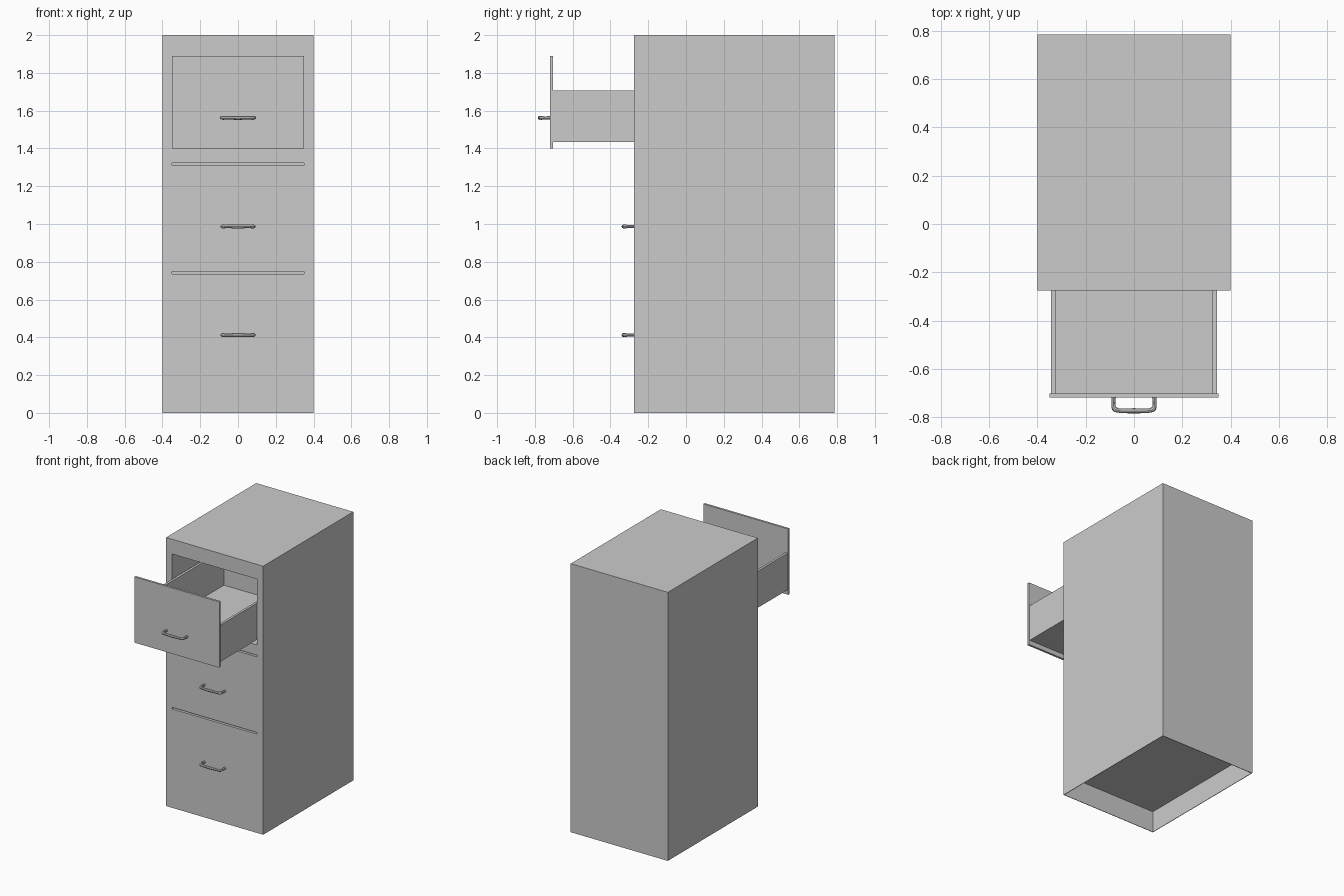
import bpy
from mathutils import Vector

if "Cube" in bpy.data.objects:
    bpy.data.objects.remove(bpy.data.objects["Cube"], do_unlink=True)

grey = bpy.data.materials.new("grey_metal")
grey.use_nodes = True
grey.diffuse_color = (0.6, 0.6, 0.6, 1)
grey.node_tree.nodes["Principled BSDF"].inputs["Base Color"].default_value = (0.6, 0.6, 0.6, 1)


def box(name, low, high):
    """Axis-aligned box between two corners."""
    low, high = Vector(low), Vector(high)
    bpy.ops.mesh.primitive_cube_add(size=1, location=(low + high) / 2)
    ob = bpy.context.object
    ob.name = name
    ob.scale = high - low
    bpy.ops.object.transform_apply(location=False, rotation=False, scale=True)
    ob.data.materials.append(grey)
    return ob


def cut(ob, low, high):
    """Remove a box-shaped space from an object."""
    cutter = box("cutter", low, high)
    cutter.hide_render = True
    mod = ob.modifiers.new("cut", "BOOLEAN")
    mod.operation = "DIFFERENCE"
    mod.solver = "EXACT"
    mod.object = cutter
    bpy.context.view_layer.objects.active = ob
    bpy.ops.object.modifier_apply(modifier=mod.name)
    bpy.data.objects.remove(cutter, do_unlink=True)


def handle(name, y, z):
    """Bow handle: two posts bending into a bar that swells in the middle."""
    half = [(0.084, 0.004, 0.009), (0.085, -0.034, 0.008), (0.08, -0.047, 0.011),
            (0.066, -0.053, 0.009), (0.035, -0.055, 0.0095)]
    path = half + [(0, -0.055, 0.011)] + [(-x, d, r) for x, d, r in reversed(half)]
    curve = bpy.data.curves.new(name, "CURVE")
    curve.dimensions = "3D"
    curve.bevel_depth = 1
    curve.bevel_resolution = 2
    curve.use_fill_caps = True
    curve.resolution_u = 3
    spline = curve.splines.new("BEZIER")
    spline.bezier_points.add(len(path) - 1)
    for point, (x, d, r) in zip(spline.bezier_points, path):
        point.co = (x, d, 0)
        point.radius = r
        point.handle_left_type = point.handle_right_type = "AUTO"
    ob = bpy.data.objects.new(name, curve)
    ob.location = (0, y, z)
    bpy.context.collection.objects.link(ob)
    bpy.ops.object.select_all(action="DESELECT")
    ob.select_set(True)
    bpy.context.view_layer.objects.active = ob
    bpy.ops.object.convert(target="MESH")
    ob = bpy.context.object
    ob.data.materials.clear()
    ob.data.materials.append(grey)
    bpy.ops.object.shade_smooth_by_angle()


FRONT, BACK = -0.275, 0.785
PANEL = -0.719

# Cabinet with hollow base, open drawer bay and gaps between the closed drawers
cabinet = box("cabinet", (-0.4, FRONT, 0), (0.4, BACK, 2))
cut(cabinet, (-0.396, FRONT + 0.004, -0.1), (0.396, BACK - 0.004, 0.16))
cut(cabinet, (-0.35, FRONT - 0.1, 1.4), (0.35, BACK - 0.01, 1.89))
for z in (0.742, 1.317):
    cut(cabinet, (-0.35, FRONT - 0.1, z - 0.006), (0.35, FRONT + 0.02, z + 0.006))

# Pulled-out drawer
drawer = box("drawer_box", (-0.344, PANEL + 0.014, 1.435), (0.344, 0.315, 1.708))
cut(drawer, (-0.326, PANEL + 0.016, 1.445), (0.326, 0.3, 1.8))
box("drawer_front", (-0.35, PANEL, 1.4), (0.35, PANEL + 0.016, 1.89))

# Handles
handle("top_handle", PANEL, 1.562)
handle("middle_handle", FRONT, 0.987)
handle("bottom_handle", FRONT, 0.412)
